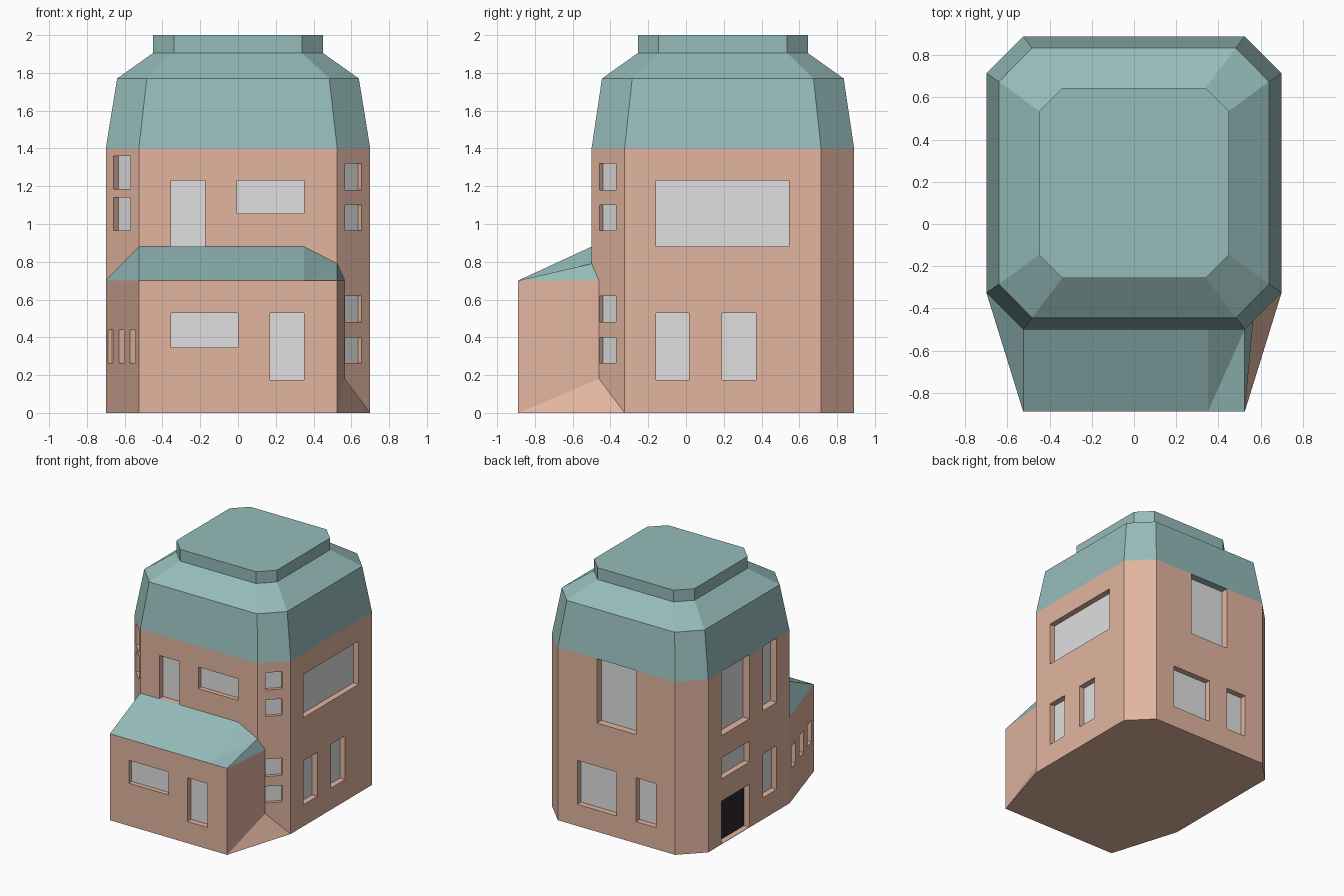
import bpy, bmesh
from mathutils import Vector

if "Cube" in bpy.data.objects:
    bpy.data.objects.remove(bpy.data.objects["Cube"])


def material(name, rgb):
    m = bpy.data.materials.new(name)
    m.diffuse_color = (*rgb, 1)
    m.use_nodes = True
    m.node_tree.nodes["Principled BSDF"].inputs["Base Color"].default_value = m.diffuse_color
    return m


WALL = material("peach_plaster", (0.76, 0.46, 0.35))
ROOF = material("teal_roof", (0.30, 0.50, 0.49))
GLASS = material("pale_grey_glass", (0.74, 0.74, 0.74))
DOOR = material("dark_door", (0.026, 0.021, 0.030))


def make(name, bm, *mats):
    bmesh.ops.recalc_face_normals(bm, faces=bm.faces)
    me = bpy.data.meshes.new(name)
    bm.to_mesh(me)
    bm.free()
    for m in mats:
        me.materials.append(m)
    ob = bpy.data.objects.new(name, me)
    bpy.context.collection.objects.link(ob)
    return ob


def ring(x, y0, y1, cx, cy, z):
    # chamfered rectangle: half width x, depth y0..y1, corner cuts cx, cy
    half = [(x - cx, y0), (x, y0 + cy), (x, y1 - cy), (x - cx, y1)]
    return [(a, b, z) for a, b in half] + [(-a, b, z) for a, b in reversed(half)]


def loft(name, rings, mat):
    bm = bmesh.new()
    vs = [[bm.verts.new(p) for p in r] for r in rings]
    for lo, hi in zip(vs, vs[1:]):
        for i in range(8):
            j = (i + 1) % 8
            bm.faces.new((lo[i], lo[j], hi[j], hi[i]))
    bm.faces.new(vs[0])
    bm.faces.new(vs[-1])
    return make(name, bm, mat)


def add_box(bm, wall, s0, s1, z0, z1, d0, d1):
    # box on a wall: s along the wall, d along the outward normal
    o, u = Vector(wall[0] + (0,)), Vector(wall[1] + (0,)).normalized()
    n = Vector((u.y, -u.x, 0))
    v = [bm.verts.new(o + u * s + n * d + Vector((0, 0, z)))
         for s in (s0, s1) for d in (d0, d1) for z in (z0, z1)]
    for f in ((0, 1, 3, 2), (4, 6, 7, 5), (0, 4, 5, 1),
              (2, 3, 7, 6), (0, 2, 6, 4), (1, 5, 7, 3)):
        bm.faces.new([v[i] for i in f])


def cut_windows(target, openings):
    # recess every opening and lay a thin pane at its back
    cut, panes, doors = bmesh.new(), bmesh.new(), bmesh.new()
    for wall, s0, s1, z0, z1, depth in openings:
        add_box(cut, wall, s0, s1, z0, z1, -depth, 0.02)
        is_door = z0 < 0.01
        add_box(doors if is_door else panes, wall, s0, s1, z0,
                min(z1, 1.399), -depth - 0.003, -depth + 0.003)
    cutter = make(target.name + "_cutter", cut)
    cutter.hide_render = True
    mod = target.modifiers.new("recesses", 'BOOLEAN')
    mod.operation, mod.solver, mod.object = 'DIFFERENCE', 'EXACT', cutter
    dg = bpy.context.evaluated_depsgraph_get()
    me = bpy.data.meshes.new_from_object(target.evaluated_get(dg))
    target.modifiers.clear()
    target.data = me
    bpy.data.objects.remove(cutter)
    make(target.name + "_panes", panes, GLASS)
    if doors.verts:
        make(target.name + "_side_door", doors, DOOR)
    else:
        doors.free()


# main block with cut corners
body = loft("main_block", [ring(0.70, -0.50, 0.89, 0.175, 0.175, z) for z in (0, 1.40)], WALL)

# stepped mansard roof
loft("main_roof", [ring(0.70, -0.50, 0.89, 0.175, 0.175, 1.40),
                   ring(0.64, -0.445, 0.835, 0.157, 0.16, 1.77),
                   ring(0.45, -0.255, 0.645, 0.11, 0.11, 1.905),
                   ring(0.45, -0.255, 0.645, 0.11, 0.11, 2.0)], ROOF)

# front annex with lean-to roof
P = dict(A=(-.525, -.89, 0), B=(.525, -.89, 0), C=(.70, -.325, 0), D=(.565, -.46, .18),
         E=(.525, -.5, 0), F=(-.525, -.5, 0), G=(-.70, -.325, 0),
         a=(-.525, -.89, .7), m=(.35, -.89, .7), b=(.525, -.89, .7), d=(.565, -.46, .7),
         e=(.525, -.5, .79), p=(.35, -.5, .88), f=(-.525, -.5, .88), g=(-.70, -.325, .7))
bm = bmesh.new()
V = {k: bm.verts.new(c) for k, c in P.items()}
for face in "ABbma BDdb BCD GAag AGFECB ampf mbe mep bde afg FfpeE EedDC GgfF".split():
    bm.faces.new([V[k] for k in face])
bmesh.ops.recalc_face_normals(bm, faces=bm.faces)
for f in bm.faces:
    f.normal_update()
    if f.normal.z > 0.1 and f.calc_center_median().z > 0.65:
        f.material_index = 1
annex = make("front_annex", bm, WALL, ROOF)

# walls as (origin, direction along wall)
front, annex_front = ((0, -0.50), (1, 0)), ((0, -0.89), (1, 0))
right, left = ((0.70, 0), (0, 1)), ((-0.70, 0), (0, -1))
back = ((0, 0.89), (-1, 0))
corner_r = ((0.525, -0.50), (1, 1))
corner_l = ((-0.70, -0.325), (1, -1))
annex_left = ((-0.70, -0.325), (0.175, -0.565))

openings = [
    (front, -0.355, -0.175, 0.88, 1.23, 0.05), (front, -0.005, 0.35, 1.055, 1.23, 0.04),
    (right, -0.16, 0.545, 0.88, 1.23, 0.05),
    (right, -0.16, 0.015, 0.175, 0.53, 0.05), (right, 0.19, 0.37, 0.175, 0.53, 0.05),
    (back, -0.175, 0.175, 0.88, 1.401, 0.06),
    (back, -0.35, 0.0, 0.175, 0.53, 0.05), (back, 0.175, 0.355, 0.175, 0.53, 0.05),
    (left, -0.545, -0.19, 0.88, 1.401, 0.06), (left, -0.015, 0.16, 0.88, 1.401, 0.06),
    (left, -0.545, -0.19, 0.53, 0.70, 0.05), (left, -0.015, 0.16, 0.175, 0.53, 0.05),
    (left, -0.545, -0.19, 0.004, 0.35, 0.05),
]
# small corner windows
for z0, z1 in ((0.265, 0.40), (0.48, 0.62), (0.965, 1.10), (1.18, 1.32)):
    openings.append((corner_r, 0.058, 0.184, z0, z1, 0.03))
for z0, z1 in ((0.965, 1.14), (1.185, 1.36)):
    openings.append((corner_l, 0.058, 0.184, z0, z1, 0.042))
cut_windows(body, openings)

# annex windows and slits
slits = [(annex_left, s, s + 0.10, 0.265, 0.44, 0.04) for s in (0.042, 0.235, 0.43)]
cut_windows(annex, [(annex_front, -0.355, 0.0, 0.345, 0.53, 0.04),
                    (annex_front, 0.17, 0.35, 0.175, 0.53, 0.05)] + slits)
